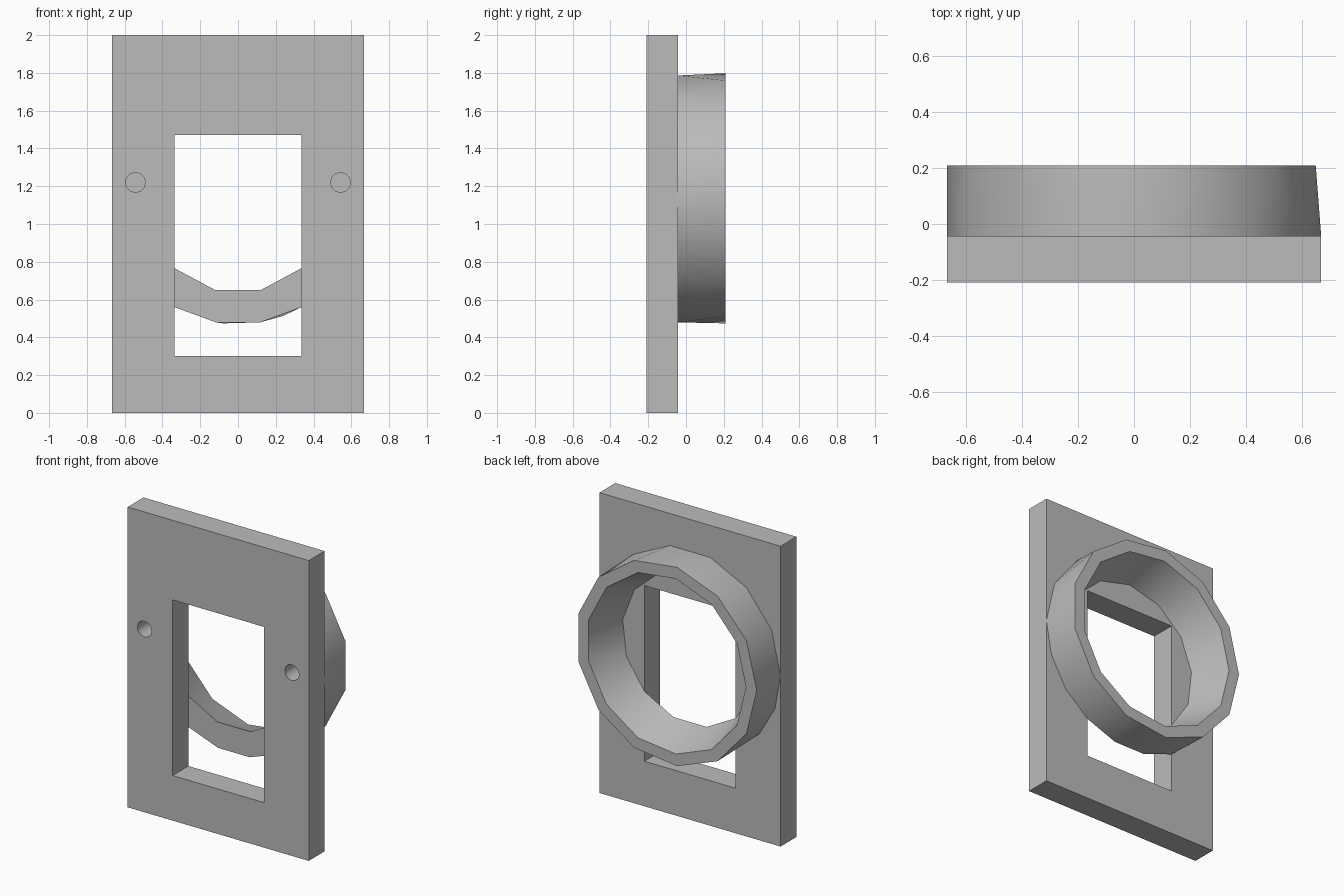
import bpy, bmesh
from math import radians, cos, sin, asin, degrees
from mathutils import Matrix

cube = bpy.data.objects.get("Cube")
if cube:
    bpy.data.objects.remove(cube, do_unlink=True)

grey = bpy.data.materials.new("plain_grey")
grey.use_nodes = True
grey.diffuse_color = (0.5, 0.5, 0.5, 1)
grey.node_tree.nodes["Principled BSDF"].inputs["Base Color"].default_value = (0.5, 0.5, 0.5, 1)

FRONT, JOINT, BACK = -0.208, -0.042, 0.208
HALF_WIDTH, WINDOW = 0.667, 0.336
CENTRE_Z = 1.136


def finish(name, bm):
    bmesh.ops.recalc_face_normals(bm, faces=bm.faces)
    mesh = bpy.data.meshes.new(name)
    bm.to_mesh(mesh)
    bm.free()
    mesh.materials.append(grey)
    ob = bpy.data.objects.new(name, mesh)
    bpy.context.collection.objects.link(ob)
    return ob


def box(name, x, y0, y1, z0, z1):
    bm = bmesh.new()
    place = Matrix.Translation((0, (y0 + y1) / 2, (z0 + z1) / 2))
    bmesh.ops.create_cube(bm, size=1, matrix=place @ Matrix.Diagonal((2 * x, y1 - y0, z1 - z0, 1)))
    return finish(name, bm)


def peg(name, x, z, radius, y0, y1):
    bm = bmesh.new()
    place = Matrix.Translation((x, (y0 + y1) / 2, z)) @ Matrix.Rotation(radians(90), 4, "X")
    bmesh.ops.create_cone(bm, cap_ends=True, segments=12, radius1=radius, radius2=radius,
                          depth=y1 - y0, matrix=place)
    return finish(name, bm)


def activate(ob):
    bpy.ops.object.select_all(action="DESELECT")
    ob.select_set(True)
    bpy.context.view_layer.objects.active = ob


def cut(ob, cutter):
    mod = ob.modifiers.new("cut", "BOOLEAN")
    mod.operation, mod.solver, mod.object = "DIFFERENCE", "EXACT", cutter
    activate(ob)
    bpy.ops.object.modifier_apply(modifier=mod.name)
    bpy.data.objects.remove(cutter, do_unlink=True)


# Plate with a rectangular window and two screw holes that end at the collar
plate = box("plate", HALF_WIDTH, FRONT, JOINT, 0, 2)
cut(plate, box("window_cutter", WINDOW, FRONT - 0.1, JOINT + 0.1, 0.3, 1.47))
for side in (-1, 1):
    cut(plate, peg("hole_cutter", side * 0.543, 1.22, 0.053, FRONT - 0.1, JOINT - 0.003))


# Collar: straight outside, inside flaring towards the back
def arc(start, end, steps):
    return [start + (end - start) * i / steps for i in range(steps)]


def ring(bm, angles, radius, y):
    angles = sorted((a - 166) % 360 + 166 for a in angles)
    return [(a, bm.verts.new((radius * cos(radians(a)), y, CENTRE_Z + radius * sin(radians(a)))))
            for a in angles]


def stitch(bm, a, b):
    """Join two rings of unequal vertex counts, always advancing the nearer angle."""
    def at(r, i):
        turn, k = divmod(i, len(r))
        return r[k][0] + 360 * turn, r[k][1]
    i = j = 0
    while i < len(a) or j < len(b):
        (na, va), (nb, vb) = at(a, i + 1), at(b, j + 1)
        pa, pb = at(a, i)[1], at(b, j)[1]
        both = abs(na - nb) < 0.01 and i < len(a) and j < len(b)
        if both:
            bm.faces.new((pa, va, vb, pb))
            i, j = i + 1, j + 1
        elif j >= len(b) or (i < len(a) and na < nb):
            bm.faces.new((pa, va, pb))
            i += 1
        else:
            bm.faces.new((pa, vb, pb))
            j += 1


INNER_FRONT, INNER_BACK = 0.5, 0.588
low_out = degrees(asin(WINDOW / HALF_WIDTH))
low_in = degrees(asin(WINDOW / INNER_FRONT))
bm = bmesh.new()
outer_front = ring(bm, arc(0, 180, 7) + arc(180, 270 - low_out, 3)
                   + arc(270 - low_out, 270 + low_out, 3)
                   + arc(270 + low_out, 360, 3), HALF_WIDTH, JOINT)
inner_front = ring(bm, arc(270 - low_in, 270 + low_in, 3)
                   + arc(270 + low_in, 630 - low_in, 10), INNER_FRONT, JOINT)
outer_back = ring(bm, arc(180, 540, 13), HALF_WIDTH, BACK)
inner_back = ring(bm, arc(180, 540, 13), INNER_BACK, BACK)
loops = [outer_front, outer_back, inner_back, inner_front]
for k in range(4):
    stitch(bm, loops[k], loops[(k + 1) % 4])
collar = finish("collar", bm)

for ob in (plate, collar):
    activate(ob)
    bpy.ops.object.shade_smooth_by_angle(angle=radians(35))
